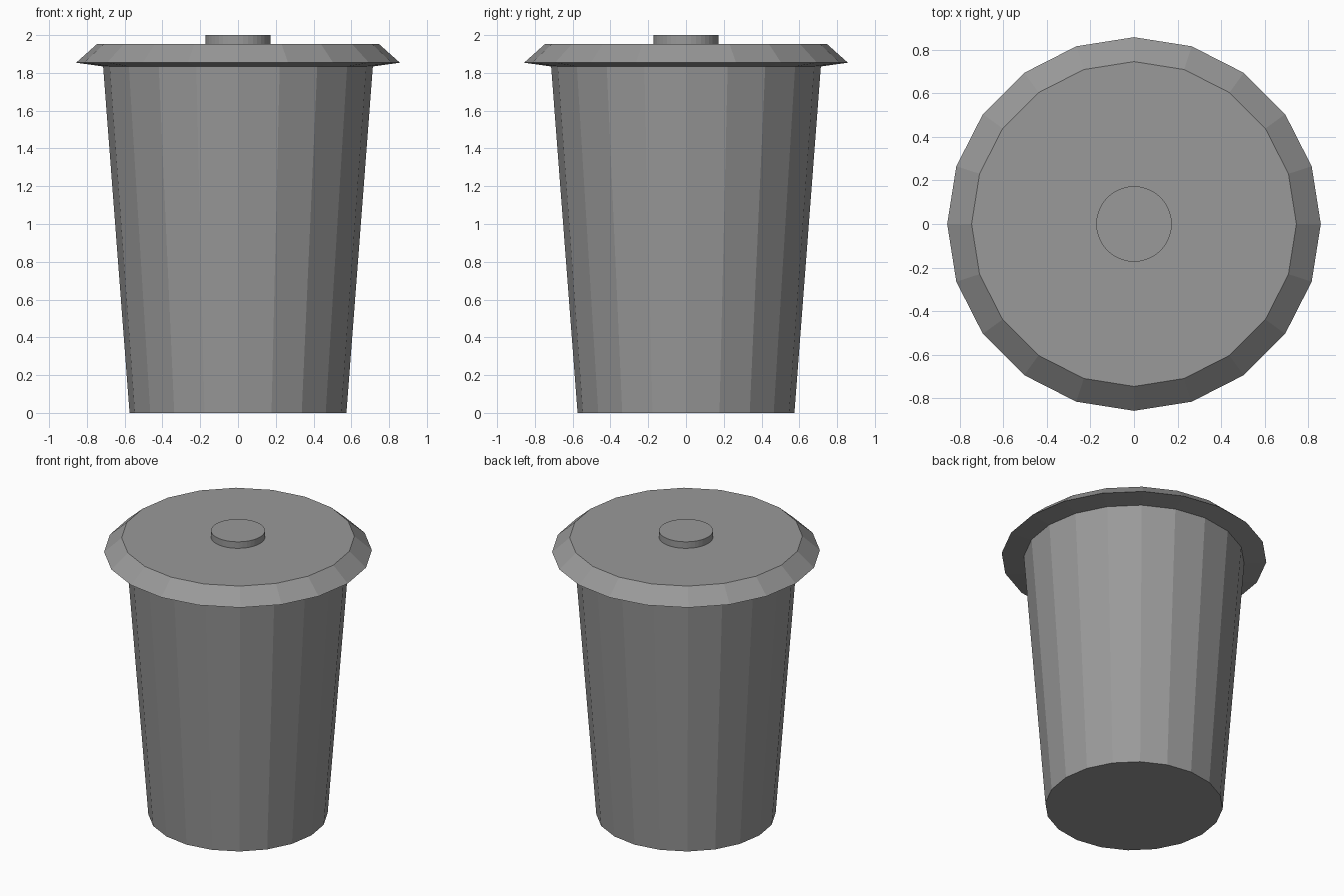
import bpy, bmesh, math

if "Cube" in bpy.data.objects:
    bpy.data.objects.remove(bpy.data.objects["Cube"])

# Dark grey plastic shared by all parts
grey = bpy.data.materials.new("dark_grey")
grey.diffuse_color = (0.32, 0.32, 0.32, 1)
grey.use_nodes = True
grey.node_tree.nodes["Principled BSDF"].inputs["Base Color"].default_value = grey.diffuse_color


def lathe(name, profile, sides):
    """Closed solid of revolution from (radius, z) points, bottom to top."""
    bm = bmesh.new()
    rings = []
    for r, z in profile:
        rings.append([bm.verts.new((r * math.cos(2 * math.pi * i / sides),
                                    r * math.sin(2 * math.pi * i / sides), z))
                      for i in range(sides)])
    for low, high in zip(rings, rings[1:]):
        for i in range(sides):
            j = (i + 1) % sides
            bm.faces.new((low[i], low[j], high[j], high[i]))
    bm.faces.new(rings[0][::-1])
    bm.faces.new(rings[-1])
    mesh = bpy.data.meshes.new(name)
    bm.to_mesh(mesh)
    bm.free()
    mesh.materials.append(grey)
    obj = bpy.data.objects.new(name, mesh)
    bpy.context.collection.objects.link(obj)
    return obj


# Tapered bin body
lathe("bin_body", [(0.574, 0), (0.714, 1.834)], 20)

# Overhanging lid with a sloped rim and shallow conical underside
lathe("lid", [(0.714, 1.834), (0.857, 1.854), (0.745, 1.954)], 20)

# Flat round knob
lathe("lid_knob", [(0.173, 1.954), (0.173, 2.0)], 40)
